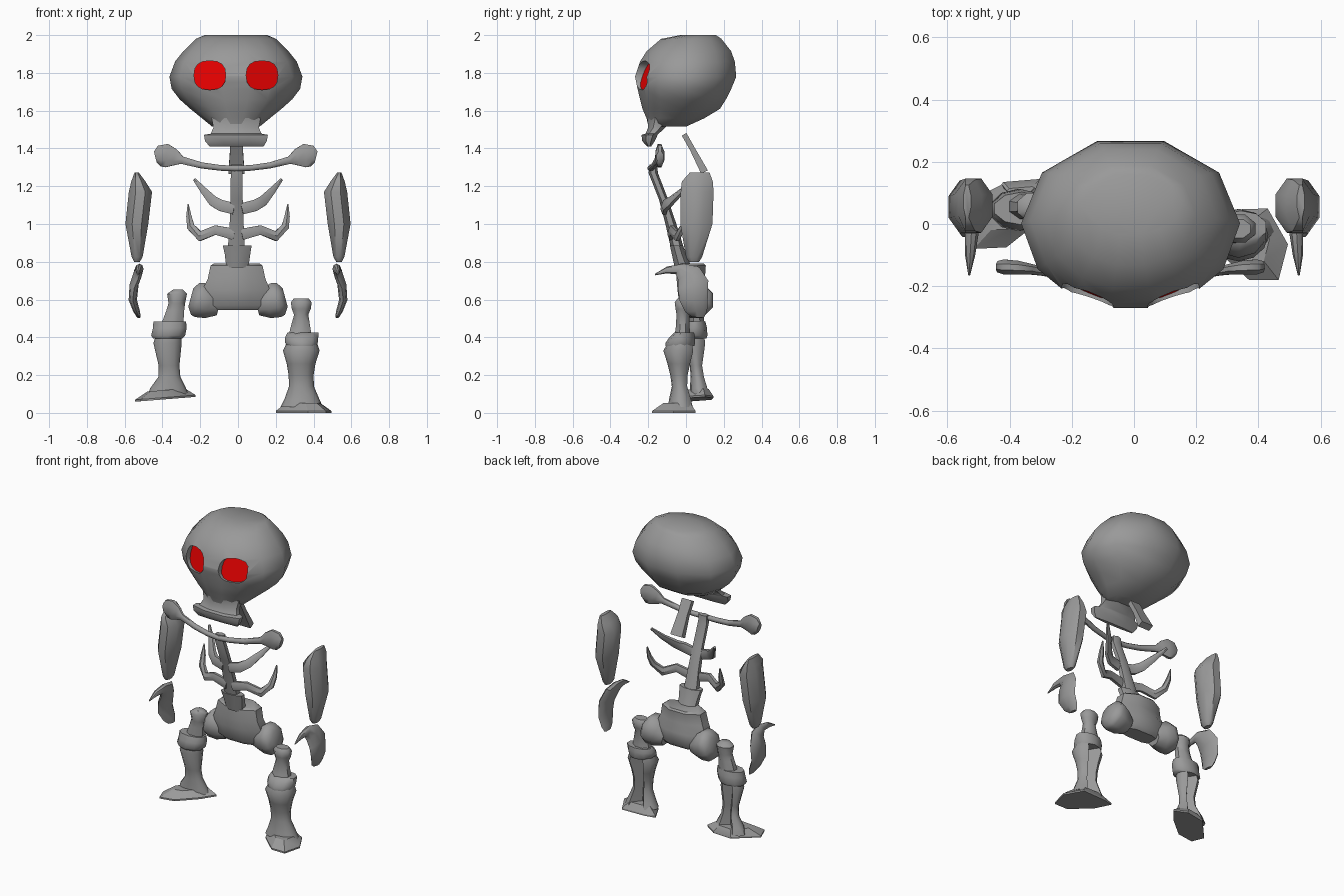
import bpy, bmesh, math
from mathutils import Vector


def material(name, rgb):
    m = bpy.data.materials.new(name)
    m.diffuse_color = (*rgb, 1)
    return m


BONE = material("bone_grey", (0.32, 0.32, 0.32))
RED = material("eye_red", (0.76, 0.0, 0.0))


def build(name, rings, angle=50):
    """Skin a list of point rings, cap both ends and smooth."""
    bm = bmesh.new()
    loops = [[bm.verts.new(p) for p in r] for r in rings]
    n = len(loops[0])
    for a, b in zip(loops, loops[1:]):
        for i in range(n):
            bm.faces.new((a[i], a[(i + 1) % n], b[(i + 1) % n], b[i]))
    bm.faces.new(loops[0])
    bm.faces.new(loops[-1])
    bmesh.ops.recalc_face_normals(bm, faces=bm.faces[:])
    me = bpy.data.meshes.new(name)
    bm.to_mesh(me)
    bm.free()
    me.materials.append(BONE)
    me.shade_smooth()
    me.set_sharp_from_angle(angle=math.radians(angle))
    ob = bpy.data.objects.new(name, me)
    bpy.context.collection.objects.link(ob)
    return ob


def circle(n, phase=0.5):
    k = 1 / math.cos(math.pi / n) if phase else 1
    return [(k * math.cos(2 * math.pi * (i + phase) / n),
             k * math.sin(2 * math.pi * (i + phase) / n)) for i in range(n)]


def loft(name, rows, n=8, section=None, angle=50, flip=1):
    """Stack level rings given as (z, x0, x1, y0, y1)."""
    rings = []
    for z, x0, x1, y0, y1 in rows:
        cx, cy, rx, ry = (x0 + x1) / 2, (y0 + y1) / 2, (x1 - x0) / 2, (y1 - y0) / 2
        rings.append([(flip * (cx + rx * c), cy + ry * s, z) for c, s in section or circle(n)])
    return build(name, rings, angle)


def sweep(name, pts, axis, n=6, angle=50, flip=1):
    """Sweep an oval along (x, y, z, across, along_axis) points."""
    ps = [Vector((flip * p[0], p[1], p[2])) for p in pts]
    rings = []
    for i, p in enumerate(ps):
        t = (ps[min(i + 1, len(ps) - 1)] - ps[max(i - 1, 0)]).normalized()
        b = Vector(axis)
        b = (b - t * b.dot(t)).normalized()
        a = t.cross(b)
        rings.append([p + a * c * pts[i][3] + b * s * pts[i][4] for c, s in circle(n)])
    return build(name, rings, angle)


# Skull: ten-sided at the back, finer around the brow
SX = -0.011
SECTION = [(math.cos(math.radians(a)), math.sin(math.radians(a)))
           for a in (0, 36, 72, 108, 144, 180, 212, 236, 258, 282, 304, 328)]
skull_rows = [(2.0, .165, -.03, .16), (1.98, .212, -.13, .19), (1.915, .278, -.205, .242),
              (1.86, .322, -.24, .262), (1.78, .352, -.266, .27), (1.715, .34, -.253, .243),
              (1.66, .298, -.24, .215), (1.61, .242, -.228, .183), (1.56, .18, -.207, .10),
              (1.515, .125, -.197, .0)]
rows = []
for z, w, y0, y1 in skull_rows:
    c, r = (y0 + y1) / 2, (y1 - y0) / 2 / 0.965
    rows.append((z, SX - w, SX + w, c - r, c + r))
skull = loft("skull", rows, section=SECTION, angle=60)


# Recessed eye sockets with red floors
def eye_floor(x, z):
    return -0.193 + 0.43 * (abs(x - SX) - 0.138) + 0.36 * (z - 1.787)


cutters = []
for s in (-1, 1):
    outline = []
    for i in range(16):
        a = 2 * math.pi * i / 16
        c, d = math.cos(a), math.sin(a)
        outline.append((SX + s * 0.138 + 0.084 * math.copysign(abs(c) ** 0.8, c),
                        1.787 + 0.077 * math.copysign(abs(d) ** 0.8, d)))
    cut = build("socket_cutter", [[(x, -0.5, z) for x, z in outline],
                                  [(x, eye_floor(x, z), z) for x, z in outline]])
    cut.hide_render = True
    mod = skull.modifiers.new("socket", 'BOOLEAN')
    mod.operation, mod.solver, mod.object = 'DIFFERENCE', 'EXACT', cut
    cutters.append(cut)
bpy.context.view_layer.update()
me = bpy.data.meshes.new_from_object(skull.evaluated_get(bpy.context.evaluated_depsgraph_get()))
skull.modifiers.clear()
skull.data = me
for cut in cutters:
    bpy.data.objects.remove(cut)
me.materials.clear()
me.materials.append(BONE)
me.materials.append(RED)
for f in me.polygons:
    on_floor = all(abs(me.vertices[v].co.y - eye_floor(me.vertices[v].co.x, me.vertices[v].co.z)) < 1e-3
                   for v in f.vertices)
    f.material_index = 1 if on_floor else 0
me.set_sharp_from_angle(angle=math.radians(50))

# Jaw
loft("jaw", [(1.56, -.14, .12, -.205, -.06), (1.51, -.13, .11, -.2, -.11),
             (1.478, -.145, .125, -.215, -.145), (1.472, -.18, .158, -.235, -.15),
             (1.44, -.175, .153, -.233, -.165), (1.41, -.15, .135, -.205, -.185)], 8, angle=40)

# Neck bone
sweep("neck_bone", [(-.008, -.01, 1.475, .014, .036), (-.008, .035, 1.395, .014, .034),
                    (-.008, .098, 1.275, .02, .042)], (1, 0, 0), 4, 40)

# Collar bone with knobbed ends
half = [(.425, -.137, 1.355, .03, .018), (.405, -.138, 1.36, .055, .024), (.365, -.14, 1.362, .062, .022),
        (.325, -.145, 1.352, .045, .017), (.285, -.152, 1.338, .02, .014),
        (.18, -.168, 1.31, .016, .015), (.08, -.182, 1.297, .015, .015)]
path = [(-x, *r) for x, *r in half] + [(0, -.188, 1.294, .015, .015)] + half[::-1]
sweep("collar_bone", [(x - .012, *r) for x, *r in path], (0, 1, 0), 8)

# Breast bone and lower back block
loft("breast_bone", [(1.315, -.036, .022, -.19, -.155), (1.27, -.038, .024, -.195, -.152),
                     (1.13, -.04, .025, -.14, -.098), (1.0, -.044, .03, -.105, -.055),
                     (.87, -.054, .036, -.075, -.015)], 6)
loft("lower_back", [(.885, -.08, .072, -.085, -.015), (.84, -.07, .065, -.075, .0),
                    (.77, -.062, .055, -.06, .03)], 8)

# Ribs and arms on both sides
for side, s in (("left", -1), ("right", 1)):
    sweep("upper_rib_" + side, [(.02, -.115, 1.08, .03, .018), (.09, -.11, 1.098, .03, .018),
                                (.13, -.08, 1.12, .027, .016), (.18, -.02, 1.175, .018, .012),
                                (.23, .03, 1.235, .008, .007)], (0, 1, 0), 6, 40, s)
    sweep("lower_rib_" + side, [(.02, -.08, .945, .03, .016), (.12, -.075, .968, .025, .016),
                                (.2, -.045, .935, .026, .016), (.25, -.015, .985, .02, .014),
                                (.26, .01, 1.04, .014, .012), (.264, .025, 1.105, .003, .003)],
          (0, 1, 0), 6, 40, s)

    # Upper arm
    loft("upper_arm_" + side, [(.80, .52, .55, .015, .07), (.825, .505, .563, .0, .085),
                               (1.0, .475, .596, -.03, .14), (1.17, .455, .578, -.028, .146),
                               (1.225, .49, .565, -.022, .142), (1.272, .525, .548, .02, .125)], 8, flip=s)

    # Hooked forearm blade: outer and inner edge (y, z), then x and thickness
    blade = [(-.165, .736, -.165, .728, .53, .003), (-.10, .775, -.105, .738, .527, .016),
             (-.01, .79, -.055, .735, .522, .022), (.07, .772, -.042, .705, .53, .024),
             (.118, .70, -.042, .66, .55, .024), (.115, .60, -.035, .595, .557, .022),
             (.112, .54, -.005, .535, .537, .018), (.095, .503, .03, .508, .525, .01)]
    build("forearm_" + side, [[(s * (x + t * d), (yo + yi) / 2 + c * (yo - yi) / 2,
                                (zo + zi) / 2 + c * (zo - zi) / 2) for c, d in circle(8, 0)]
                              for yo, zo, yi, zi, x, t in blade], 40)

    # Hip knob
    sweep("hip_knob_" + side, [(.10, .055, .565, .05, .05), (.15, .055, .578, .08, .075),
                               (.20, .055, .597, .094, .088), (.228, .055, .604, .086, .08),
                               (.25, .055, .61, .05, .05)], (0, 1, 0), 8, flip=s)

# Pelvis
loft("pelvis", [(.79, -.13, .115, -.035, .095), (.78, -.145, .13, -.045, .105),
                (.71, -.16, .145, -.05, .1), (.65, -.19, .17, -.045, .12),
                (.57, -.175, .155, -.035, .115), (.545, -.15, .135, -.01, .09)], 8, angle=40)

# Shin cross-section with a groove down the back
GROOVE = [(c, -.1 if i == 3 else s) for i, (c, s) in enumerate(circle(12, 0))]

# Right leg
loft("thigh_right", [(.605, .295, .375, -.045, .015), (.585, .28, .39, -.06, .03),
                     (.55, .285, .385, -.055, .025), (.52, .297, .372, -.05, .018),
                     (.44, .275, .385, -.055, .02), (.38, .265, .395, -.075, .025)], 8)
loft("knee_cuff_right", [(.425, .262, .425, -.06, .04), (.40, .25, .425, -.085, .045),
                         (.37, .25, .422, -.105, .045), (.355, .262, .415, -.105, .04)], 10)
loft("shin_right", [(.38, .262, .415, -.09, .035), (.33, .238, .432, -.12, .05),
                    (.26, .258, .41, -.098, .03), (.20, .268, .4, -.083, .015),
                    (.14, .27, .402, -.075, .012), (.07, .245, .432, -.09, .035),
                    (.03, .225, .45, -.095, .045)], section=GROOVE)

# Left leg
loft("thigh_left", [(.652, -.345, -.29, .025, .075), (.63, -.375, -.27, .01, .1),
                    (.58, -.368, -.28, .02, .095), (.54, -.38, -.285, .02, .09),
                    (.46, -.41, -.29, .015, .1), (.42, -.415, -.295, .015, .1)], 8)
loft("knee_cuff_left", [(.485, -.448, -.275, .0, .1), (.45, -.45, -.272, -.015, .108),
                        (.41, -.46, -.28, -.02, .11), (.395, -.45, -.295, -.01, .105)], 10)
loft("shin_left", [(.42, -.43, -.3, .0, .1), (.37, -.448, -.298, -.01, .11), (.25, -.42, -.31, .02, .09),
                   (.19, -.422, -.305, .025, .1), (.13, -.465, -.275, .02, .12),
                   (.085, -.48, -.26, .02, .135)], section=GROOVE)


# Feet: flat outline, shrunk toward the ankle at the top
def foot(name, plan, ankle, z0, z1, tilt):
    ax, ay = ankle
    top = [(ax + (x - ax) * .62, ay + (y - ay) * .62) for x, y in plan]
    build(name, [[(x, y, z + tilt * (x - ax)) for x, y in outline]
                 for outline, z in ((plan, z0), (plan, z0 + .01), (top, z1))], 30)


foot("foot_right", [(.2, .03), (.27, .045), (.43, .05), (.495, -.065), (.465, -.18), (.37, -.18), (.25, -.07)],
     (.34, -.02), 0, .052, 0)
foot("foot_left", [(-.225, .1), (-.3, .145), (-.42, .135), (-.545, .0), (-.515, -.08), (-.41, -.075), (-.29, .02)],
     (-.37, .08), .073, .122, .08)
